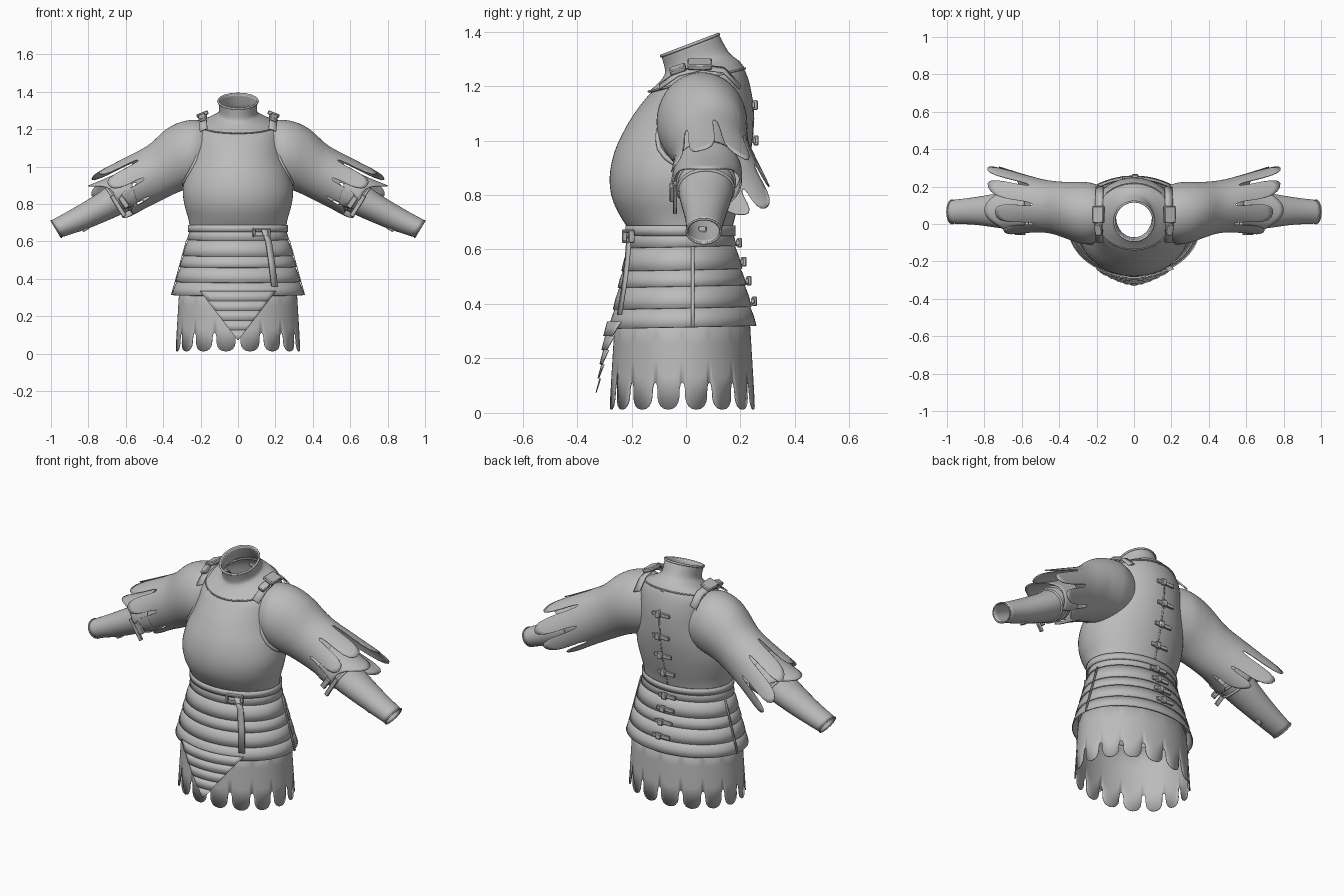
import bpy, bmesh, math
from mathutils import Vector, Matrix

cube = bpy.data.objects.get("Cube")
if cube:
    bpy.data.objects.remove(cube, do_unlink=True)

steel = bpy.data.materials.new("plain grey")
steel.use_nodes = True
steel.diffuse_color = (0.5, 0.5, 0.5, 1)
steel.node_tree.nodes["Principled BSDF"].inputs["Base Color"].default_value = (0.5, 0.5, 0.5, 1)


def finish(name, bm, thick=0.0):
    bmesh.ops.recalc_face_normals(bm, faces=bm.faces)
    me = bpy.data.meshes.new(name)
    bm.to_mesh(me)
    bm.free()
    me.materials.append(steel)
    ob = bpy.data.objects.new(name, me)
    bpy.context.collection.objects.link(ob)
    bpy.ops.object.select_all(action='DESELECT')
    ob.select_set(True)
    bpy.context.view_layer.objects.active = ob
    bpy.ops.object.shade_smooth_by_angle(angle=math.radians(40))
    if thick:
        m = ob.modifiers.new("thickness", 'SOLIDIFY')
        m.thickness = thick
        m.offset = -1
    return ob


def grid(name, rows, closed=True, thick=0.006):
    """Skin rows of points."""
    bm = bmesh.new()
    vs = [[bm.verts.new(p) for p in r] for r in rows]
    n = len(rows[0])
    for a, b in zip(vs, vs[1:]):
        for i in range(n if closed else n - 1):
            j = (i + 1) % n
            bm.faces.new((a[i], a[j], b[j], b[i]))
    return finish(name, bm, thick)


def spline(rows, u):
    """Catmull-Rom sample of a list of tuples, u in 0..1 (extends past the end)."""
    n = len(rows) - 1
    i = min(int(u * n), n - 1)
    t = u * n - i
    p = [rows[max(0, min(n, k))] for k in range(i - 1, i + 3)]
    if t > 1:
        return [c + (c - b) * (t - 1) for b, c in zip(p[1], p[2])]
    return [0.5 * (2 * b + (c - a) * t + (2 * a - 5 * b + 4 * c - d) * t * t
                   + (3 * b - a - 3 * c + d) * t ** 3) for a, b, c, d in zip(*p)]


def ring_point(row, ang):
    """Horizontal section: height, front y, back y, half width, backward rise."""
    z, yf, yb, hx, k = row
    y = (yb - yf) / 2 * math.sin(ang)
    return (hx * math.cos(ang), (yf + yb) / 2 + y, z + k * y)


def arm_point(row, ang):
    """Arm section: top x z, bottom x z, front y, back y."""
    xt, zt, xb, zb, yf, yb = row
    s = math.sin(ang) / 2
    return ((xt + xb) / 2 + (xt - xb) * s, (yf + yb) / 2 + (yb - yf) / 2 * math.cos(ang),
            (zt + zb) / 2 + (zt - zb) * s)


def circle(n, a0=0.0, a1=360.0, closed=True):
    return [math.radians(a0 + (a1 - a0) * i / (n if closed else n - 1)) for i in range(n)]


def scallops(count):
    """Angles and cut depth (0 tongue tip, 1 slot top) around a dagged hem."""
    half = ((0, 0), (.3, .03), (.55, .12), (.72, .28), (.79, .45), (.81, .75), (.88, .94))
    prof = [(-f, d) for f, d in half[:0:-1]] + list(half) + [(1, 1)]
    return [((k + 0.5 + f / 2) * 2 * math.pi / count - math.pi / 2, d)
            for k in range(count) for f, d in prof]


def box(name, loc, size, rot=(0, 0, 0)):
    bm = bmesh.new()
    bmesh.ops.create_cube(bm, size=1)
    bmesh.ops.transform(bm, matrix=Matrix.Diagonal((*size, 1)), verts=bm.verts)
    bmesh.ops.bevel(bm, geom=bm.edges[:], offset=min(size) * 0.2, segments=1, affect='EDGES')
    ob = finish(name, bm)
    ob.location = loc
    ob.rotation_euler = [math.radians(a) for a in rot]
    return ob


def ribbon(name, pts, across, thick=0.008):
    w = Vector(across) / 2
    return grid(name, [[Vector(p) - w, Vector(p) + w] for p in pts], False, thick)


def cord(name, pts, r):
    """Closed rolled edge along a loop of points."""
    cu = bpy.data.curves.new(name, 'CURVE')
    cu.dimensions = '3D'
    cu.bevel_depth = r
    cu.bevel_resolution = 2
    sp = cu.splines.new('POLY')
    sp.points.add(len(pts) - 1)
    for q, p in zip(sp.points, pts):
        q.co = (*p, 1)
    sp.use_cyclic_u = True
    cu.materials.append(steel)
    ob = bpy.data.objects.new(name, cu)
    bpy.context.collection.objects.link(ob)
    return ob


# Breastplate and backplate
torso = [(.66, -.2, .165, .255, 0), (.72, -.24, .18, .265, 0), (.79, -.272, .2, .285, 0),
         (.87, -.28, .22, .295, 0), (.96, -.262, .238, .28, 0), (1.05, -.22, .247, .25, 0),
         (1.13, -.18, .245, .235, .08), (1.2, -.14, .225, .225, .2),
         (1.245, -.1, .195, .18, .28), (1.26, -.08, .165, .125, .3)]
ring = circle(64)
body = grid("cuirass", [[ring_point(spline(torso, i / 36), a) for a in ring] for i in range(37)])

# Gorget and standing collar
gorget = [(1.222, -.137, .217, .207, .24), (1.25, -.105, .195, .165, .28),
          (1.272, -.083, .172, .122, .3), (1.295, -.077, .152, .102, .32),
          (1.35, -.09, .12, .105, .38)]
grid("collar", [[ring_point(spline(gorget, i / 16), a) for a in ring] for i in range(17)])
cord("collar_rim", [ring_point(gorget[-1], a) for a in ring], .006)
cord("gorget_edge", [ring_point(gorget[0], a) for a in ring], .004)


# Waist lames, each overlapping the next
def skirt_row(z, grow=0.0):
    t = (.68 - z) / .365
    return (z, -.2 - .08 * t - grow, .165 + .09 * t + grow, .25 + .1 * t + grow, .02)


levels = [.68, .61, .525, .465, .385, .315]
for i, (top, low) in enumerate(zip(levels, levels[1:])):
    grid(f"waist_lame_{i + 1}", [[ring_point(r, a) for a in ring] for r in
                                 (skirt_row(top + .012, -.004), skirt_row((top + low) / 2, .003),
                                  skirt_row(low, .004))])

# Belt, buckle and hanging strap
grid("belt", [[ring_point((z, -.222, .182, .268, 0), a) for a in ring] for z in (.65, .688)])
ribbon("belt_strap", [(.14, -.212, .67), (.165, -.216, .6), (.18, -.226, .5), (.197, -.248, .36)],
       (.032, .012, 0))
for dx in (-.04, .04):
    box("belt_buckle_side", (.125 + dx, -.212 + dx * .3, .648), (.012, .022, .045), (0, 0, 15))
for dz in (-.02, .02):
    box("belt_buckle_bar", (.125, -.212, .648 + dz), (.09, .022, .01), (0, 0, 15))

# Dagged cloth skirt
hem = scallops(16)


def cloth(z, a):
    g = .02 * (.33 - z) / .33
    return ring_point((z, -.262 - g, .235 + g, .315 + g, 0), a)


grid("cloth_skirt", [[cloth(.38 + (.012 + .1 * d - .38) * t, a) for a, d in hem]
                     for t in (0, .35, .68, 1)], thick=.004)

# Pointed front flap built of narrowing lames
steps = 5
for i in range(steps):
    t0, t1 = i / steps, (i + 1) / steps
    rows = []
    for t, lift in ((t0, 0), (t1, .007)):
        w, z = .2 * (1 - t) + .004, .335 - .26 * t
        rows.append([(w * s, -.29 - .035 * t - lift + 1.2 * (w * s) ** 2, z)
                     for s in [k / 6 - 1 for k in range(13)]])
    grid(f"front_flap_lame_{i + 1}", rows, False, .004)

# Buckled straps down the back
for z, y in [(1.24, .2), (1.13, .245), (1.0, .248), (.88, .227), (.765, .197),
             (.625, .187), (.555, .203), (.485, .222), (.41, .242)]:
    box("back_strap", (-.01, y + .003, z), (.11, .012, .022))
    box("back_buckle", (.005, y + .009, z), (.032, .02, .036))
ribbon("back_seam", [(0, spline(torso, u)[2] + .003, spline(torso, u)[0] + .01)
                     for u in [k / 12 for k in range(10)]], (.008, 0, 0), .003)

# Arms and side fittings
sleeve = [(.14, 1.22, .14, .92, -.06, .19), (.22, 1.25, .24, .89, -.105, .22),
          (.31, 1.237, .29, .875, -.1, .225), (.39, 1.195, .35, .85, -.075, .225),
          (.48, 1.115, .42, .815, -.05, .235), (.6, 1.05, .49, .78, -.045, .27),
          (.75, .975, .56, .74, -.06, .315)]
forearm = [(.64, .95, .55, .78, -.03, .18), (.74, .865, .645, .735, -.025, .17),
           (.88, .778, .8, .67, -.005, .145), (1.0, .712, .945, .622, .002, .128)]
cop = [(.59, 1.0, .53, .77, -.045, .205), (.68, .95, .6, .75, -.05, .205),
       (.8, .9, .68, .74, -.045, .195)]
dags = scallops(8)
arc = circle(41, -50, 230, False)
for side, label in ((1, "left"), (-1, "right")):
    def flip(p):
        return (p[0] * side, p[1], p[2])

    # Sleeve with dagged end, longer toward the back
    def sleeve_point(u, a):
        x, y, z = arm_point(spline(sleeve, u), a)
        s = max(0, math.cos(a)) * max(0, u - .6) / .4
        return flip((x + .1 * s, y, z - .06 * s))

    grid(label + "_sleeve", [[sleeve_point(t * (1.0 - .24 * d * max(0, t - .5) * 2), a)
                              for a, d in dags] for t in [k / 24 for k in range(25)]], thick=.004)

    # Forearm guard
    grid(label + "_forearm", [[flip(arm_point(spline(forearm, i / 12), a)) for a in circle(32)]
                              for i in range(13)])
    cord(label + "_wrist_rim", [flip(arm_point(forearm[-1], a)) for a in circle(32)], .004)
    for u in (.12, .24):
        cord(label + "_forearm_roll", [flip(arm_point(spline(forearm, u), a))
                                       for a in circle(32)], .007)

    # Elbow guard with a pointed wing
    grid(label + "_elbow_guard", [[flip(arm_point(spline(cop, t * (.6 + .4 * max(0, math.sin(a)) ** 3)), a))
                                   for a in arc] for t in [k / 8 for k in range(9)]], False)
    box(label + "_elbow_buckle", flip((.61, -.05, .81)), (.03, .02, .07), (0, 35 * side, 0))
    box(label + "_elbow_strap", flip((.64, -.04, .79)), (.024, .014, .13), (0, 32 * side, 0))
    box(label + "_forearm_buckle", flip((.815, .06, .668)), (.04, .03, .02), (0, 30 * side, 0))

    # Rolled armhole edge resting on the cuirass
    loop = []
    for a in circle(48):
        probe = Vector((.3, .05 + .19 * math.cos(a), 1.08 + .185 * math.sin(a)))
        loop.append(flip(body.closest_point_on_mesh(probe)[1]))
    cord(label + "_armhole_edge", loop, .009)

    # Shoulder strap and buckle
    ribbon(label + "_shoulder_strap", [flip(p) for p in ((.185, -.1, 1.2), (.19, -.03, 1.25),
           (.19, .06, 1.272), (.187, .14, 1.262), (.185, .2, 1.2))], (.04, 0, -.016 * side))
    box(label + "_shoulder_buckle", flip((.19, .05, 1.28)), (.065, .09, .022), (0, 22 * side, 0))
    box(label + "_shoulder_tongue", flip((.19, -.03, 1.262)), (.04, .06, .02), (20, 22 * side, 0))

    # Side hinge of the waist lames
    ribbon(label + "_lame_hinge", [flip((skirt_row(z)[3] + .008, .025, z)) for z in levels[1:]],
           (0, .012, 0), .004)
